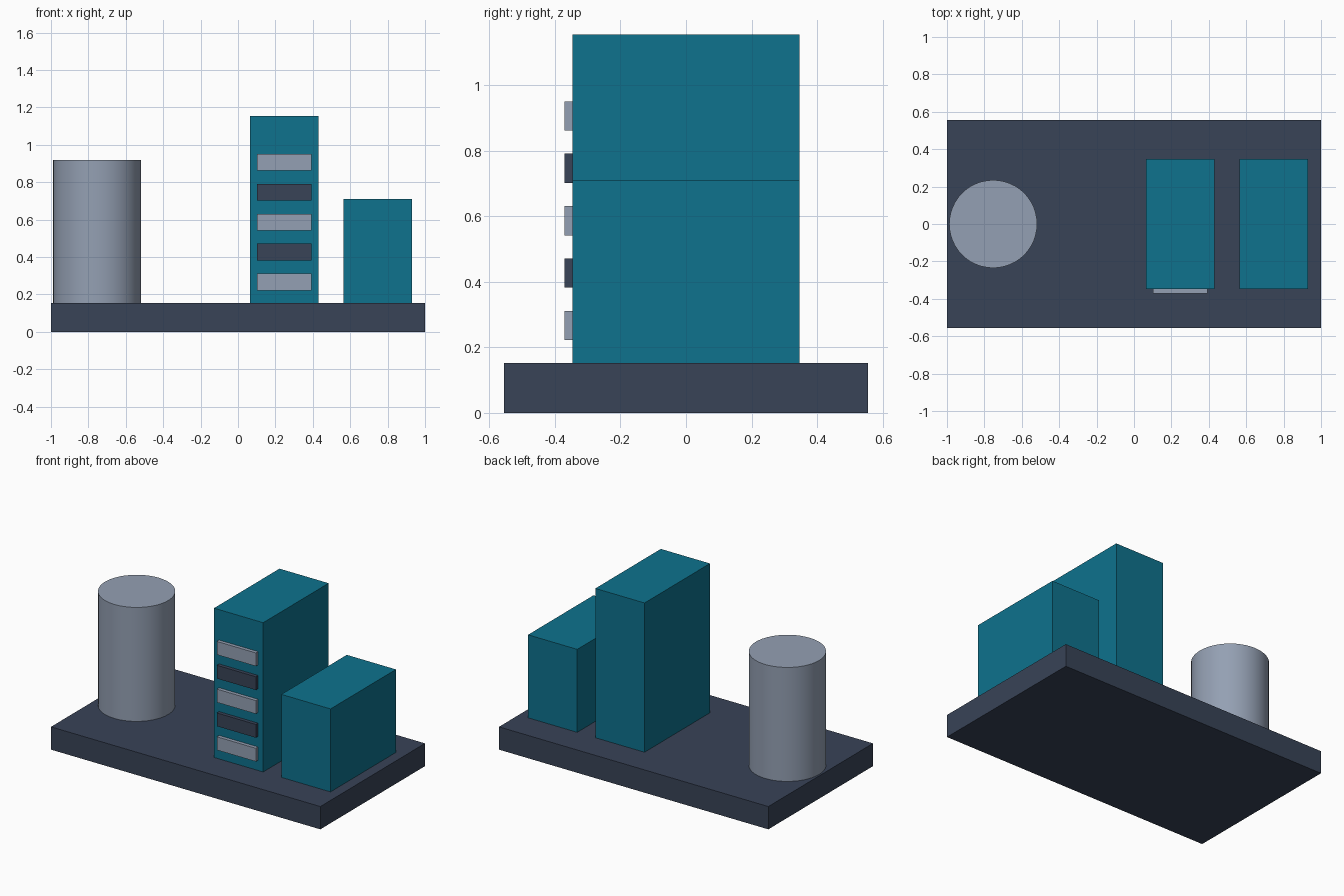
import bpy
import math

cube = bpy.data.objects.get("Cube")
if cube:
    bpy.data.objects.remove(cube, do_unlink=True)


def material(name, rgb):
    """Make a flat material from an sRGB colour in 0..255."""
    lin = [((c / 255 + 0.055) / 1.055) ** 2.4 if c > 10 else c / 255 / 12.92 for c in rgb]
    mat = bpy.data.materials.new(name)
    mat.diffuse_color = (*lin, 1)
    mat.use_nodes = True
    bsdf = next(n for n in mat.node_tree.nodes if n.type == 'BSDF_PRINCIPLED')
    bsdf.inputs["Base Color"].default_value = (*lin, 1)
    return mat


slate = material("dark slate", (56, 67, 87))
teal = material("teal", (14, 114, 141))
grey = material("light grey", (148, 160, 179))


def box(name, x, y, z, mat):
    """Box spanning the given (min, max) ranges."""
    spans = (x, y, z)
    bpy.ops.mesh.primitive_cube_add(size=1, location=[(a + b) / 2 for a, b in spans])
    ob = bpy.context.object
    ob.name = name
    ob.scale = [b - a for a, b in spans]
    bpy.ops.object.transform_apply(location=False, rotation=False, scale=True)
    ob.data.materials.append(mat)
    return ob


BASE_TOP = 0.153
DEPTH = 0.347  # half depth of both cabinets

# Base slab
box("base_slab", (-1, 1), (-0.555, 0.555), (0, BASE_TOP), slate)

# Two cabinets
box("tall_cabinet", (0.065, 0.43), (-DEPTH, DEPTH), (BASE_TOP, 1.155), teal)
box("short_cabinet", (0.565, 0.93), (-DEPTH, DEPTH), (BASE_TOP, 0.71), teal)

# Alternating front panels on the tall cabinet
for i in range(5):
    z = 0.222 + 0.16 * i
    box(f"front_panel_{i + 1}", (0.102, 0.392), (-0.371, -DEPTH), (z, z + 0.089),
        slate if i % 2 else grey)

# Cylindrical tank
bpy.ops.mesh.primitive_cylinder_add(vertices=48, radius=0.235, depth=0.918 - BASE_TOP,
                                    location=(-0.753, 0, (0.918 + BASE_TOP) / 2))
tank = bpy.context.object
tank.name = "tank"
tank.data.materials.append(grey)
bpy.ops.object.shade_smooth_by_angle(angle=math.radians(30))
